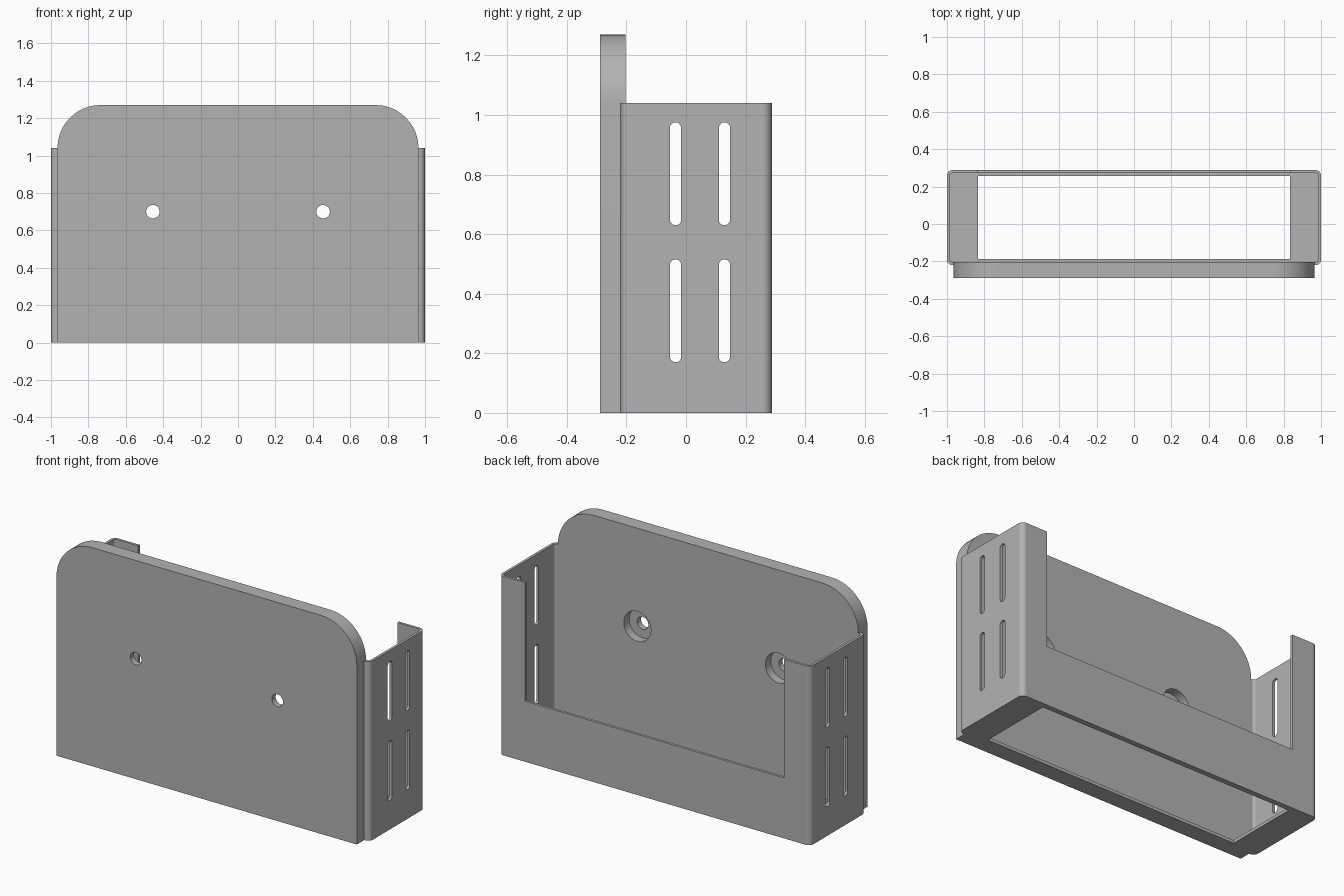
import bpy, bmesh, math
from mathutils import Vector

if "Cube" in bpy.data.objects:
    bpy.data.objects.remove(bpy.data.objects["Cube"])

grey = bpy.data.materials.new("plain grey")
grey.use_nodes = True
grey.diffuse_color = (0.45, 0.45, 0.45, 1)
grey.node_tree.nodes["Principled BSDF"].inputs["Base Color"].default_value = (0.45, 0.45, 0.45, 1)


def rounded_rect(u0, u1, v0, v1, low=0, high=0, steps=12):
    """Counter-clockwise outline with a radius for low-v and high-v corners."""
    pts = []
    corners = [(u1, v1, -1, -1, high, 0), (u0, v1, 1, -1, high, 1),
               (u0, v0, 1, 1, low, 2), (u1, v0, -1, 1, low, 3)]
    for u, v, su, sv, r, quarter in corners:
        if r == 0:
            pts.append((u, v))
            continue
        for i in range(steps + 1):
            a = (quarter + i / steps) * math.pi / 2
            pts.append((u + su * r + r * math.cos(a), v + sv * r + r * math.sin(a)))
    # drop doubled points where two arcs meet
    return [p for i, p in enumerate(pts) if math.dist(p, pts[i - 1]) > 1e-5]


def prism(name, outline, axis, lo, hi):
    """Extrude an outline along the x, y or z axis."""
    place = {"x": lambda u, v, d: (d, u, v),
             "y": lambda u, v, d: (u, d, v),
             "z": lambda u, v, d: (u, v, d)}[axis]
    bm = bmesh.new()
    base = bm.faces.new([bm.verts.new(place(u, v, lo)) for u, v in outline])
    grown = bmesh.ops.extrude_face_region(bm, geom=[base])["geom"]
    shift = Vector(place(0, 0, hi - lo))
    bmesh.ops.translate(bm, vec=shift, verts=[g for g in grown if isinstance(g, bmesh.types.BMVert)])
    bmesh.ops.recalc_face_normals(bm, faces=bm.faces)
    mesh = bpy.data.meshes.new(name)
    bm.to_mesh(mesh)
    bm.free()
    mesh.materials.append(grey)
    obj = bpy.data.objects.new(name, mesh)
    bpy.context.collection.objects.link(obj)
    return obj


def disc(x, z, r):
    return rounded_rect(x - r, x + r, z - r, z + r, r, r)


def cut(obj, cutters):
    """Subtract every cutter, then shade the finished part."""
    for c in cutters:
        mod = obj.modifiers.new("cut", "BOOLEAN")
        mod.operation, mod.solver, mod.object = "DIFFERENCE", "EXACT", c
    bpy.ops.object.select_all(action="DESELECT")
    obj.select_set(True)
    bpy.context.view_layer.objects.active = obj
    for mod in list(obj.modifiers):
        bpy.ops.object.modifier_apply(modifier=mod.name)
    for c in cutters:
        bpy.data.objects.remove(c)
    bpy.ops.object.shade_smooth_by_angle(angle=math.radians(30))
    obj.modifiers.new("even shading", "WEIGHTED_NORMAL").keep_sharp = True


PLATE_BACK = -0.203
TRAY_TOP = 1.04

# Mounting plate with two counterbored screw holes
plate = prism("mounting_plate", rounded_rect(-0.965, 0.965, 0, 1.27, high=0.23), "y", -0.288, PLATE_BACK)
holes = []
for x in (-0.455, 0.455):
    holes.append(prism("screw_hole", disc(x, 0.70, 0.036), "y", -0.4, 0))
    holes.append(prism("counterbore", disc(x, 0.70, 0.087), "y", -0.253, 0))
cut(plate, holes)

# Thin-walled tray behind the plate
tray = prism("tray", rounded_rect(-1, 1, -0.22, 0.288, 0.03, 0.03), "z", 0, TRAY_TOP)
cutters = [
    prism("cavity", rounded_rect(-0.985, 0.985, PLATE_BACK, 0.273, 0.015, 0.015), "z", 0.018, 2),
    prism("plate_gap", rounded_rect(-0.965, 0.965, -0.5, PLATE_BACK), "z", -1, 2),
    prism("floor_opening", rounded_rect(-0.833, 0.833, -0.188, 0.256), "z", -1, 0.1),
    prism("back_opening", rounded_rect(-0.833, 0.833, 0.352, 2), "y", 0.2, 0.5),
]
# Vent slots through both side walls
for y in (-0.035, 0.129):
    for z in (0.17, 0.63):
        slot = rounded_rect(y - 0.019, y + 0.019, z, z + 0.345, 0.019, 0.019)
        cutters.append(prism("vent_slot", slot, "x", -1.5, 1.5))
cut(tray, cutters)
